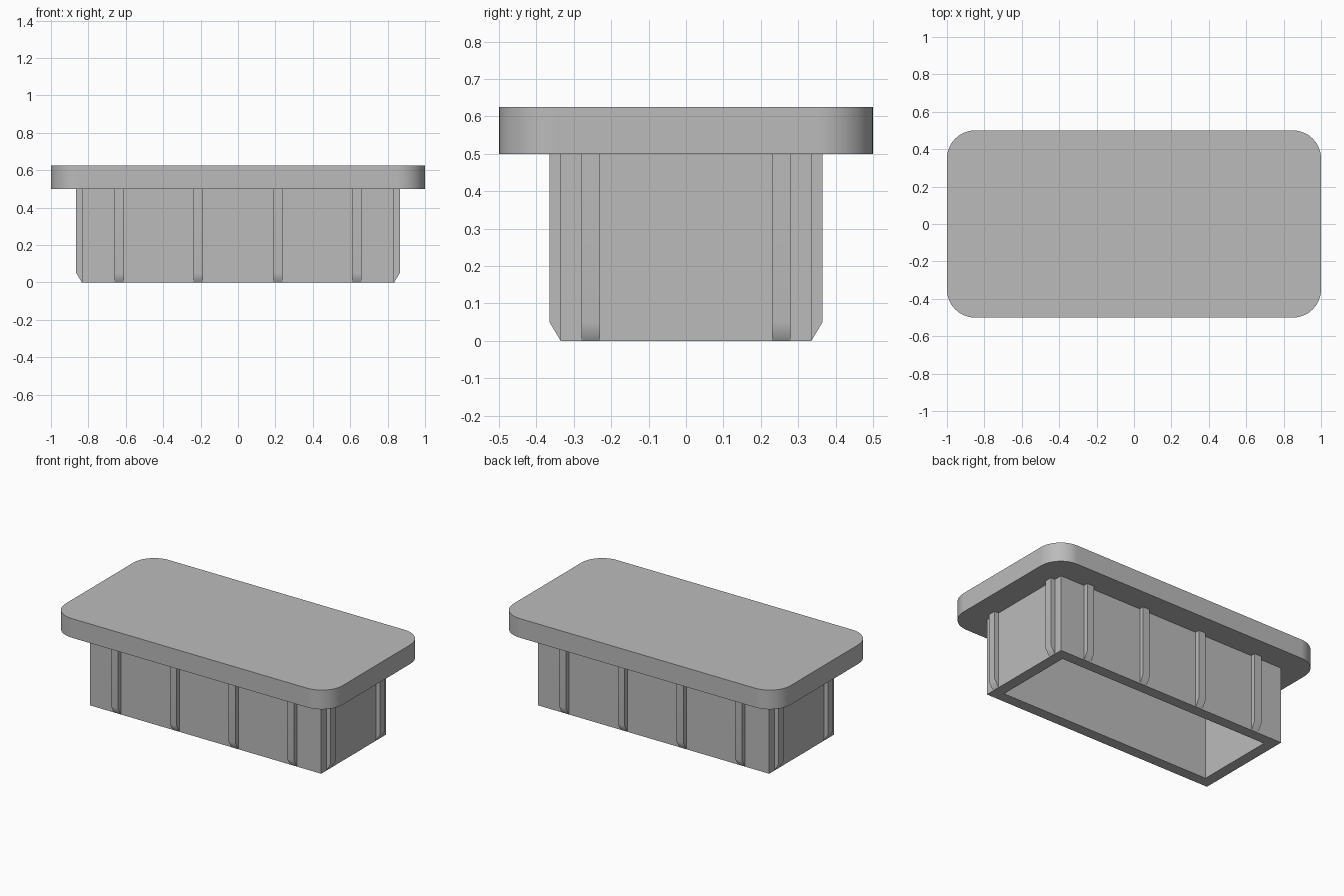
import bpy
import bmesh
import math
from mathutils import Matrix

cube = bpy.data.objects.get("Cube")
if cube:
    bpy.data.objects.remove(cube, do_unlink=True)

grey = bpy.data.materials.new("grey_plastic")
grey.use_nodes = True
colour = (0.5, 0.5, 0.5, 1)
grey.diffuse_color = colour
grey.node_tree.nodes["Principled BSDF"].inputs["Base Color"].default_value = colour

LID_BASE = 0.5
LID_TOP = 0.625
BODY_X, BODY_Y = 0.835, 0.335
WALL = 0.1
RIB_DEPTH, RIB_WIDTH, RIB_TAPER = 0.03, 0.05, 0.05


def finish(name, bm):
    """Turn the bmesh into a smooth-shaded object with crisp edges."""
    bmesh.ops.recalc_face_normals(bm, faces=bm.faces)
    mesh = bpy.data.meshes.new(name)
    bm.to_mesh(mesh)
    bm.free()
    mesh.materials.append(grey)
    obj = bpy.data.objects.new(name, mesh)
    bpy.context.collection.objects.link(obj)
    bpy.ops.object.select_all(action='DESELECT')
    obj.select_set(True)
    bpy.context.view_layer.objects.active = obj
    bpy.ops.object.shade_smooth_by_angle(angle=math.radians(40))
    weighted = obj.modifiers.new("flat_faces", 'WEIGHTED_NORMAL')
    weighted.keep_sharp = True
    return obj


def box(half_x, half_y, bottom, top):
    bm = bmesh.new()
    size = Matrix.Diagonal((2 * half_x, 2 * half_y, top - bottom, 1))
    place = Matrix.Translation((0, 0, (bottom + top) / 2))
    bmesh.ops.create_cube(bm, size=1, matrix=place @ size)
    return bm


# Lid with rounded vertical corners
bm = box(1, 0.5, LID_BASE, LID_TOP)
uprights = [e for e in bm.edges
            if abs(e.verts[0].co.z - e.verts[1].co.z) > 0.01]
bmesh.ops.bevel(bm, geom=uprights, offset=0.15, segments=12,
                profile=0.5, affect='EDGES')
finish("lid", bm)

# Hollow body, open at the bottom and closed by the lid above
bm = box(BODY_X, BODY_Y, 0, LID_BASE)
bm.faces.ensure_lookup_table()
caps = [f for f in bm.faces if abs(f.normal.z) > 0.9]
bmesh.ops.inset_individual(bm, faces=caps, thickness=WALL, depth=0)
bmesh.ops.bridge_loops(bm, edges=list({e for f in caps for e in f.edges}))
bmesh.ops.delete(bm, geom=caps, context='FACES_ONLY')
finish("hollow_body", bm)


def rib(name, along, wall_distance, angle):
    """Upright rib with a tapered foot, facing outwards at the given angle."""
    bm = bmesh.new()
    profile = [(0, 0), (RIB_DEPTH, RIB_TAPER),
               (RIB_DEPTH, LID_BASE), (0, LID_BASE)]
    verts = [bm.verts.new((wall_distance + d, along - RIB_WIDTH / 2, z))
             for d, z in profile]
    face = bm.faces.new(verts)
    side = bmesh.ops.extrude_face_region(bm, geom=[face])["geom"]
    moved = [v for v in side if isinstance(v, bmesh.types.BMVert)]
    bmesh.ops.translate(bm, verts=moved, vec=(0, RIB_WIDTH, 0))
    bmesh.ops.rotate(bm, verts=bm.verts, cent=(0, 0, 0),
                     matrix=Matrix.Rotation(angle, 3, 'Z'))
    finish(name, bm)


# Grip ribs on all four walls
for number, along in enumerate((-0.635, -0.212, 0.212, 0.635), 1):
    rib(f"front_rib_{number}", along, BODY_Y, -math.pi / 2)
    rib(f"back_rib_{number}", along, BODY_Y, math.pi / 2)
for number, along in enumerate((-0.255, 0.255), 1):
    rib(f"left_rib_{number}", along, BODY_X, 0)
    rib(f"right_rib_{number}", along, BODY_X, math.pi)
